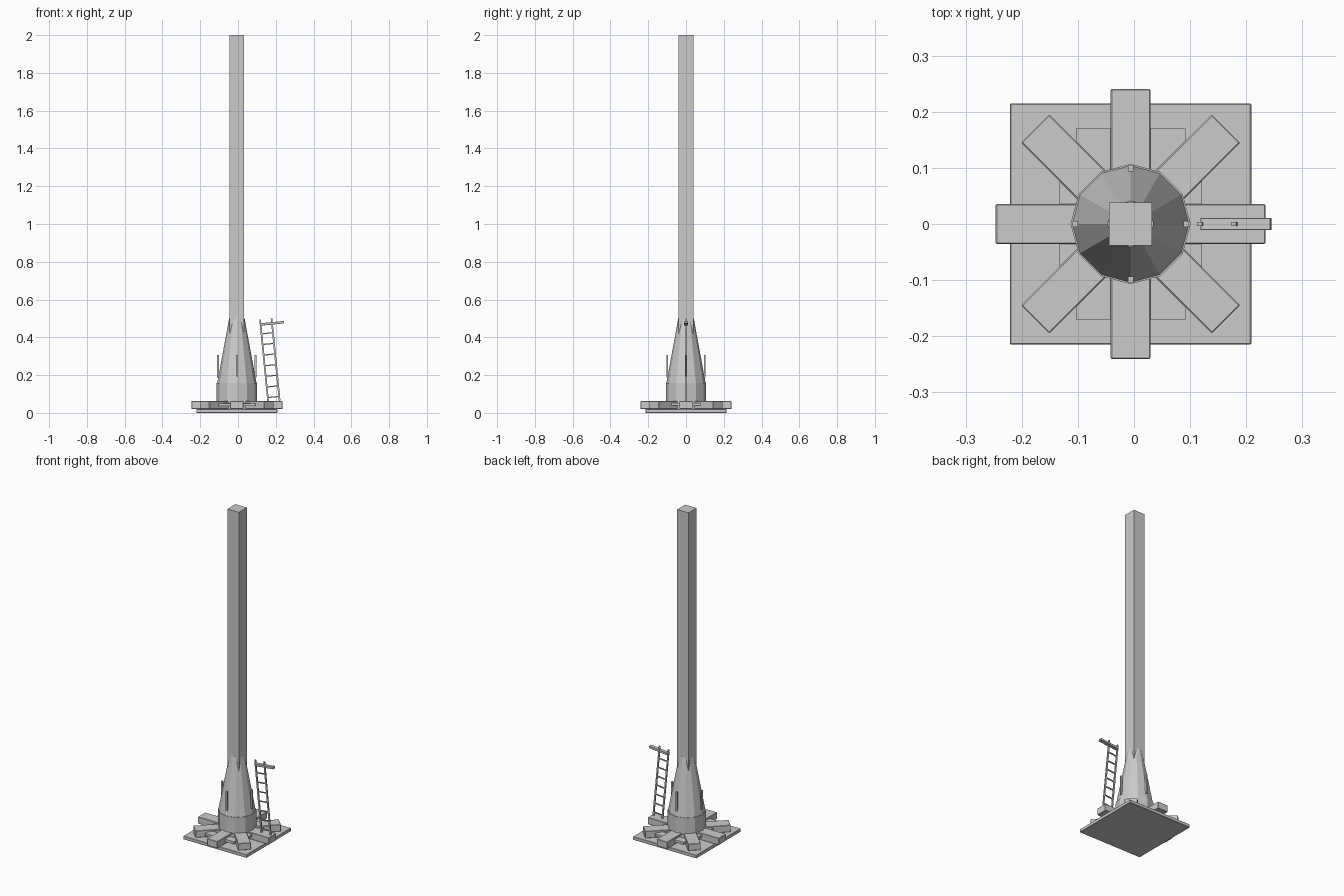
import bpy
from math import radians, pi, sin, cos
from mathutils import Vector

if "Cube" in bpy.data.objects:
    bpy.data.objects.remove(bpy.data.objects["Cube"])

CX = -0.006  # axis of the tower


def finish(ob, name, bevel=0):
    ob.name = name
    if bevel:
        m = ob.modifiers.new("bevel", "BEVEL")
        m.width = bevel
        m.segments = 1
    return ob


def box(name, centre, size, rot=(0, 0, 0), bevel=0):
    bpy.ops.mesh.primitive_cube_add(size=1, location=centre, rotation=rot)
    ob = bpy.context.object
    ob.scale = size
    bpy.ops.object.transform_apply(location=False, rotation=False, scale=True)
    return finish(ob, name, bevel)


def cone(name, r1, r2, z0, z1, sides=12):
    bpy.ops.mesh.primitive_cone_add(vertices=sides, radius1=r1, radius2=r2, depth=z1 - z0,
                                    location=(CX, 0, (z0 + z1) / 2))
    return finish(bpy.context.object, name)


# Base plate and stacked planks under the beams
box("base_plate", (CX, 0, 0.01), (0.43, 0.43, 0.02), bevel=0.002)
box("long_floor_plank", (CX, 0, 0.043), (0.195, 0.34, 0.015))
box("wide_floor_plank", (CX, 0, 0.046), (0.254, 0.246, 0.014))

# Crossed foot beams
for i in range(4):
    box(f"foot_beam_{i}", (CX, 0, 0.041), (0.481, 0.071, 0.042), (0, 0, i * pi / 4), 0.002)

# Drum, tapering collar and mast
cone("drum", 0.107, 0.107, 0.02, 0.158)
cone("tapered_collar", 0.104, 0.041, 0.158, 0.5)
box("mast", (CX, 0, 1.03), (0.077, 0.077, 1.94))

# Upright pegs around the collar
for i in range(4):
    a = i * pi / 2
    box(f"peg_{i}", (CX + 0.099 * cos(a), 0.099 * sin(a), 0.247), (0.01, 0.01, 0.117))

# Leaning ladder, built in its own tilted frame
TILT = radians(5.6)
FOOT = Vector((0.19, 0, 0.062))
ACROSS = Vector((cos(TILT), 0, sin(TILT)))
UP = Vector((-sin(TILT), 0, cos(TILT)))


def ladder_box(name, across, up, size, bevel=0):
    box(name, FOOT + ACROSS * across + UP * up, size, (0, -TILT, 0), bevel)


for side, name in ((-1, "left"), (1, "right")):
    ladder_box(f"ladder_rail_{name}", side * 0.0305, 0.218, (0.009, 0.007, 0.438))
for i in range(7):
    ladder_box(f"ladder_rung_{i}", 0, 0.022 + i * 0.0565, (0.061, 0.006, 0.006))
ladder_box("ladder_top_plank", 0.032, 0.411, (0.126, 0.022, 0.013), 0.001)
